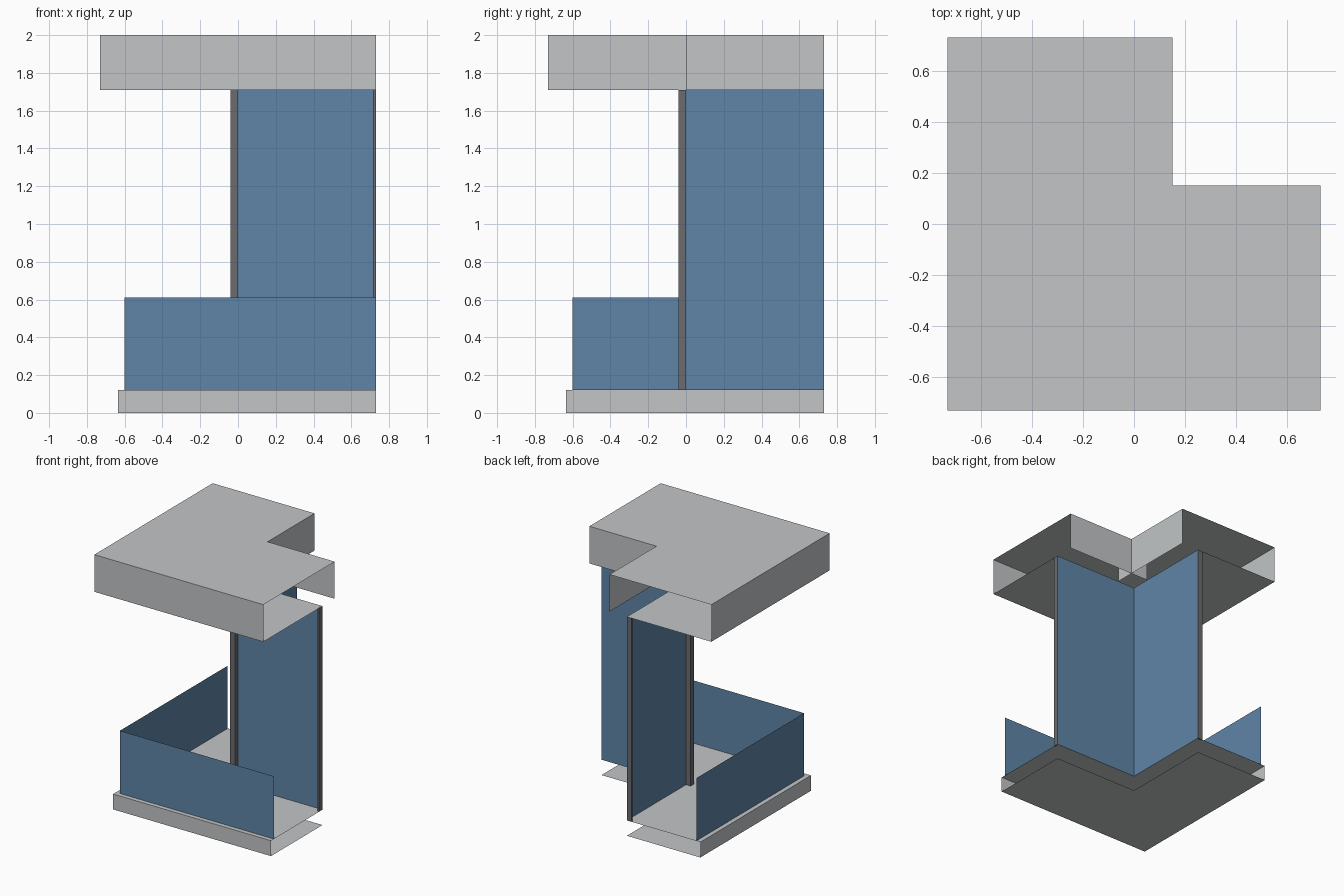
import bpy
import bmesh

cube = bpy.data.objects.get("Cube")
if cube:
    bpy.data.objects.remove(cube, do_unlink=True)


def material(name, rgb):
    mat = bpy.data.materials.new(name)
    mat.use_nodes = True
    mat.diffuse_color = (*rgb, 1)
    mat.node_tree.nodes["Principled BSDF"].inputs["Base Color"].default_value = (*rgb, 1)
    return mat


CONCRETE = material("pale concrete", (0.54, 0.56, 0.57))
GLASS = material("blue glass", (0.115, 0.235, 0.39))
FRAME = material("dark frame", (0.15, 0.15, 0.16))

EDGE = 0.73                                   # where the open ends are cut
FLOOR, RAIL, SOFFIT, TOP = 0.12, 0.61, 1.71, 2.0


def build(name, mat, faces):
    """One object from a list of polygons, welded at shared corners."""
    bm = bmesh.new()
    for points in faces:
        bm.faces.new([bm.verts.new(p) for p in points])
    bmesh.ops.remove_doubles(bm, verts=bm.verts[:], dist=0.0001)
    mesh = bpy.data.meshes.new(name)
    bm.to_mesh(mesh)
    bm.free()
    mesh.materials.append(mat)
    obj = bpy.data.objects.new(name, mesh)
    bpy.context.collection.objects.link(obj)
    return obj


def plate(outer, notch, z):
    """L-shaped horizontal sheet with its back corner notched out."""
    a, n, e = outer, notch, EDGE
    return [(x, y, z) for x, y in ((a, a), (e, a), (e, n), (n, n), (n, e), (a, e))]


def sheet(p, q, z0, z1):
    """Upright sheet from plan point p to q."""
    return [(*p, z0), (*q, z0), (*q, z1), (*p, z1)]


def sheet_pair(offset, start, z0, z1):
    """The same sheet along both wings, mirrored across the diagonal."""
    return [sheet((start, offset), (EDGE, offset), z0, z1),
            sheet((offset, EDGE), (offset, start), z0, z1)]


def post(name, x, y, wx, wy):
    c = [(x, y), (x + wx, y), (x + wx, y + wy), (x, y + wy)]
    faces = [sheet(c[i], c[(i + 1) % 4], FLOOR, SOFFIT) for i in range(4)]
    faces += [[(*p, FLOOR) for p in reversed(c)], [(*p, SOFFIT) for p in c]]
    build(name, FRAME, faces)


# Floor slab: two sheets and the outer fascia, open at the cut ends
slab = -0.635
build("floor_slab", CONCRETE,
      [plate(slab, 0, 0)[::-1], plate(slab, 0, FLOOR)] + sheet_pair(slab, slab, 0, FLOOR))

# Roof: soffit, larger top sheet and outer fascia
roof = -EDGE
build("roof", CONCRETE,
      [plate(roof, 0, SOFFIT)[::-1], plate(roof, 0.15, TOP)] + sheet_pair(roof, roof, SOFFIT, TOP))

# Rear upstands of the roof, crossing at the inner corner
for face, name in zip(sheet_pair(0.15, 0, SOFFIT, TOP), ("right", "back")):
    build("roof_upstand_" + name, CONCRETE, [face])

# Glazing: low balustrade outside, tall wall inside
build("balustrade", GLASS, sheet_pair(-0.6, -0.6, FLOOR, RAIL))
build("glass_wall", GLASS, sheet_pair(0, 0, FLOOR, SOFFIT))

# Frame posts at the inner corner and both wall ends
depth, width = 0.04, 0.015
post("corner_post", -depth, -depth, depth, depth)
post("right_end_post", EDGE - width, -depth, width, depth)
post("back_end_post", -depth, EDGE - width, depth, width)
